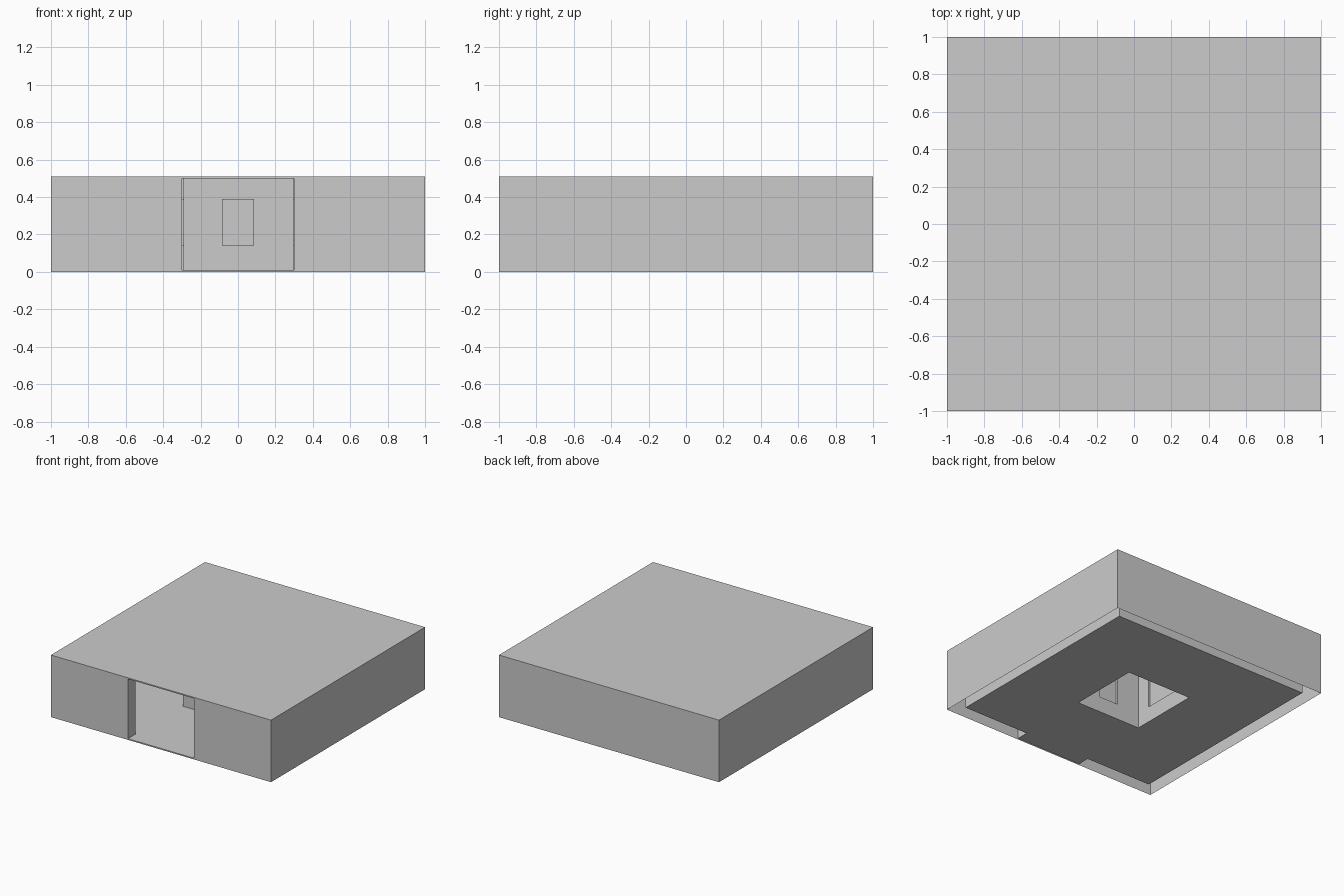
import bpy

if "Cube" in bpy.data.objects:
    bpy.data.objects.remove(bpy.data.objects["Cube"])

FLOOR, CEIL, ROOF = 0.01, 0.50, 0.51   # heights
DOOR, INNER = 0.30, 0.90               # door half width, inner wall position
COL_L, COL_R, COL_Y = -0.292, 0.298, 0.297


def build(name, rects):
    """Each rect: (axis, position, (a0, a1), (b0, b1), facing sign)."""
    verts, faces = [], []
    for axis, pos, (a0, a1), (b0, b1), sign in rects:
        i = len(verts)
        for a, b in ((a0, b0), (a1, b0), (a1, b1), (a0, b1)):
            verts.append({'x': (pos, a, b), 'y': (a, pos, b), 'z': (a, b, pos)}[axis])
        ids = [i, i + 1, i + 2, i + 3]
        natural = -1 if axis == 'y' else 1
        faces.append(ids if sign == natural else ids[::-1])
    mesh = bpy.data.meshes.new(name)
    mesh.from_pydata(verts, [], faces)
    mesh.update()
    obj = bpy.data.objects.new(name, mesh)
    bpy.context.collection.objects.link(obj)
    return obj


def bump_wall(axis, pos, span, width, mid, sign, depth=0.015, z0=0.14, z1=0.39):
    """Column wall with a shallow window panel pushed outwards."""
    a0, a1 = span
    w0, w1 = mid - width, mid + width
    out = pos + sign * depth
    d = tuple(sorted((pos, out)))
    side = 'y' if axis == 'x' else 'x'
    rects = [(axis, pos, (a0, w0), (FLOOR, CEIL), sign),
             (axis, pos, (w1, a1), (FLOOR, CEIL), sign),
             (axis, pos, (w0, w1), (FLOOR, z0), sign),
             (axis, pos, (w0, w1), (z1, CEIL), sign),
             (axis, out, (w0, w1), (z0, z1), sign),
             (side, w0, d, (z0, z1), -1),
             (side, w1, d, (z0, z1), 1)]
    for z, s in ((z0, -1), (z1, 1)):
        xy = ((w0, w1), d) if axis == 'y' else (d, (w0, w1))
        rects.append(('z', z, *xy, s))
    return rects


full, room, door = (-1, 1), (-INNER, INNER), (-DOOR, DOOR)

# Outer shell, open underneath, with the doorway in front
build("outer_shell", [
    ('z', ROOF, full, full, 1),
    ('x', -1, full, (0, ROOF), -1),
    ('x', 1, full, (0, ROOF), 1),
    ('y', 1, full, (0, ROOF), 1),
    ('y', -1, (-1, -DOOR), (0, ROOF), -1),
    ('y', -1, (DOOR, 1), (0, ROOF), -1),
    ('y', -1, door, (0, FLOOR), -1),
    ('y', -1, door, (CEIL, ROOF), -1),
])

# Inner walls of the room
h = (FLOOR, CEIL)
build("inner_walls", [
    ('x', -INNER, room, h, 1),
    ('x', INNER, room, h, -1),
    ('y', INNER, room, h, -1),
    ('y', -INNER, (-INNER, -DOOR), h, 1),
    ('y', -INNER, (DOOR, INNER), h, 1),
])

# Door jambs through the hollow wall
build("door_jambs", [
    ('x', -DOOR, (-1, -INNER), h, 1),
    ('x', DOOR, (-1, -INNER), h, -1),
])

# Floor and ceiling: a ring around the column plus the door tongue
for name, z, s in (("floor", FLOOR, 1), ("ceiling", CEIL, -1)):
    build(name, [
        ('z', z, (-INNER, COL_L), room, s),
        ('z', z, (COL_R, INNER), room, s),
        ('z', z, (COL_L, COL_R), (-INNER, -COL_Y), s),
        ('z', z, (COL_L, COL_R), (COL_Y, INNER), s),
        ('z', z, door, (-1, -INNER), s),
    ])

# Hollow central column with raised window panels
col = []
for s in (-1, 1):
    col += bump_wall('y', s * COL_Y, (COL_L, COL_R), 0.086, 0, s)
    col += bump_wall('x', COL_L if s < 0 else COL_R, (-COL_Y, COL_Y), 0.18, 0, s)
build("central_column", col)
